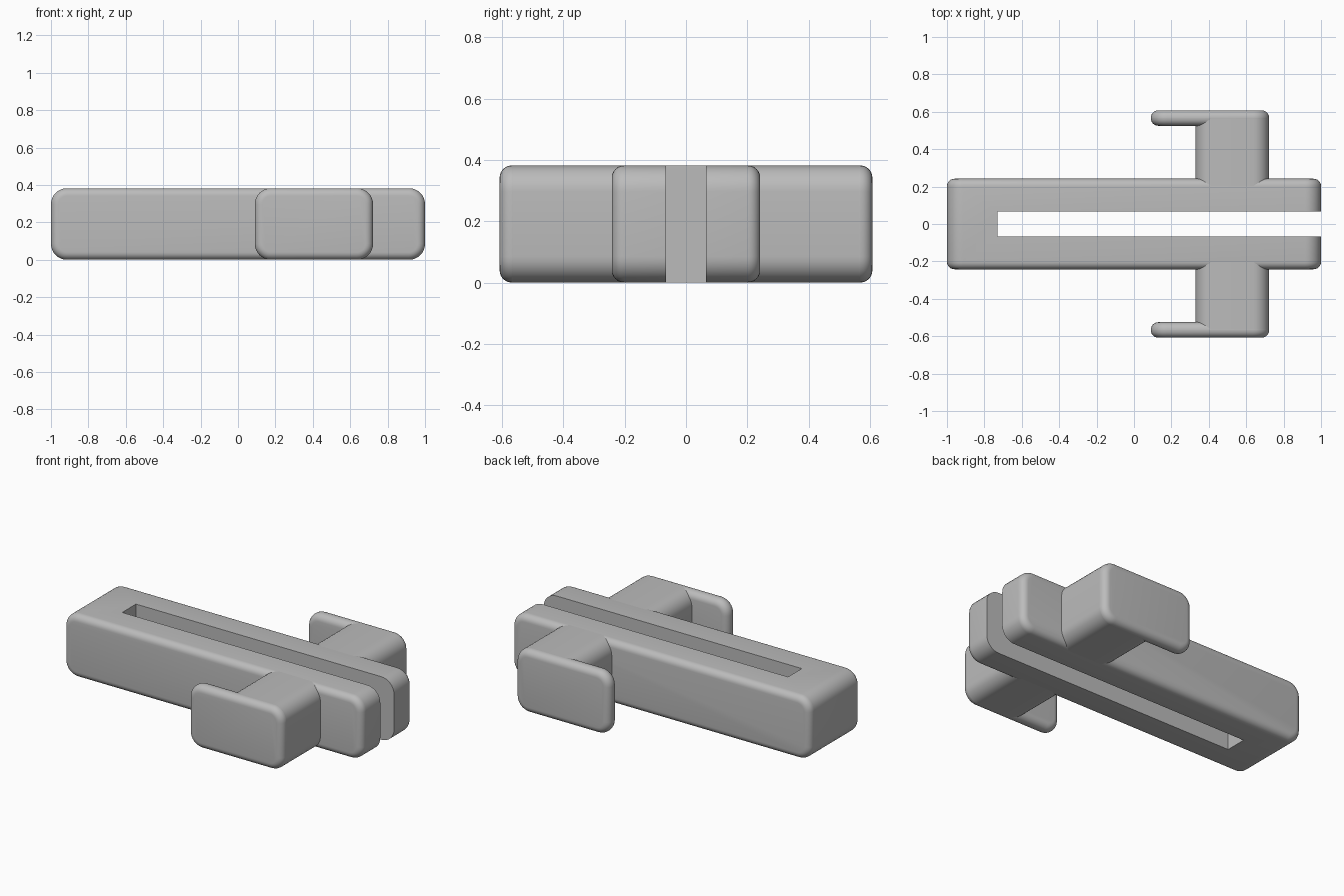
import bpy, bmesh
from math import sin, cos, pi

cube = bpy.data.objects.get("Cube")
if cube:
    bpy.data.objects.remove(cube)

HEIGHT = 0.382   # every part has the same height
CORNER = 0.085   # corner radius of the side profile
RIM = 0.04       # rounding along the profile's rim

grey = bpy.data.materials.new("plain grey")
grey.use_nodes = True
colour = (0.5, 0.5, 0.5, 1)
grey.diffuse_color = colour
grey.node_tree.nodes["Principled BSDF"].inputs["Base Color"].default_value = colour


def rounded_profile(x0, x1, steps=8):
    """Rounded rectangle in the xz plane."""
    r = CORNER
    centres = [(x1 - r, HEIGHT - r), (x0 + r, HEIGHT - r), (x0 + r, r), (x1 - r, r)]
    return [(cx + r * cos((q + i / steps) * pi / 2),
             cz + r * sin((q + i / steps) * pi / 2))
            for q, (cx, cz) in enumerate(centres) for i in range(steps + 1)]


def slab(name, x0, x1, y0, y1, rim=RIM):
    """Extrude the profile along y and round its two rims."""
    bm = bmesh.new()
    face = bm.faces.new([bm.verts.new((x, y0, z)) for x, z in rounded_profile(x0, x1)])
    out = bmesh.ops.extrude_face_region(bm, geom=[face], use_keep_orig=True)
    moved = [g for g in out["geom"] if isinstance(g, bmesh.types.BMVert)]
    bmesh.ops.translate(bm, verts=moved, vec=(0, y1 - y0, 0))
    bmesh.ops.recalc_face_normals(bm, faces=bm.faces)
    if rim:
        rims = [e for e in bm.edges if abs(e.verts[0].co.y - e.verts[1].co.y) < 1e-5]
        bmesh.ops.bevel(bm, geom=rims, offset=rim, segments=6, profile=0.5, affect='EDGES')
    mesh = bpy.data.meshes.new(name)
    bm.to_mesh(mesh)
    bm.free()
    mesh.materials.append(grey)
    obj = bpy.data.objects.new(name, mesh)
    bpy.context.collection.objects.link(obj)
    return obj


def smooth(obj):
    bpy.ops.object.select_all(action='DESELECT')
    obj.select_set(True)
    bpy.context.view_layer.objects.active = obj
    bpy.ops.object.shade_smooth_by_angle(angle=pi / 6)


# Long body with a slot that is open at the right-hand end
body = slab("slotted_body", -1, 1, -0.242, 0.242)
bpy.ops.mesh.primitive_cube_add(size=1, location=(0.235, 0, HEIGHT / 2))
cutter = bpy.context.object
cutter.name = "slot_cutter"
cutter.scale = (1.93, 0.132, 1)
cutter.hide_render = True
cutter.hide_set(True)
cutter.display_type = 'WIRE'
smooth(body)
cut = body.modifiers.new("slot", 'BOOLEAN')
cut.operation = 'DIFFERENCE'
cut.solver = 'EXACT'
cut.object = cutter
bpy.context.view_layer.objects.active = body
bpy.ops.object.modifier_apply(modifier=cut.name)
bpy.data.objects.remove(cutter)
smooth(body)

# Side arms, each ending in a grip plate that reaches back along the body
for side, s in (("front", -1), ("back", 1)):
    smooth(slab(side + "_arm", 0.328, 0.722, s * 0.2, s * 0.565, rim=0))
    smooth(slab(side + "_grip_plate", 0.09, 0.722, s * 0.525, s * 0.608))
